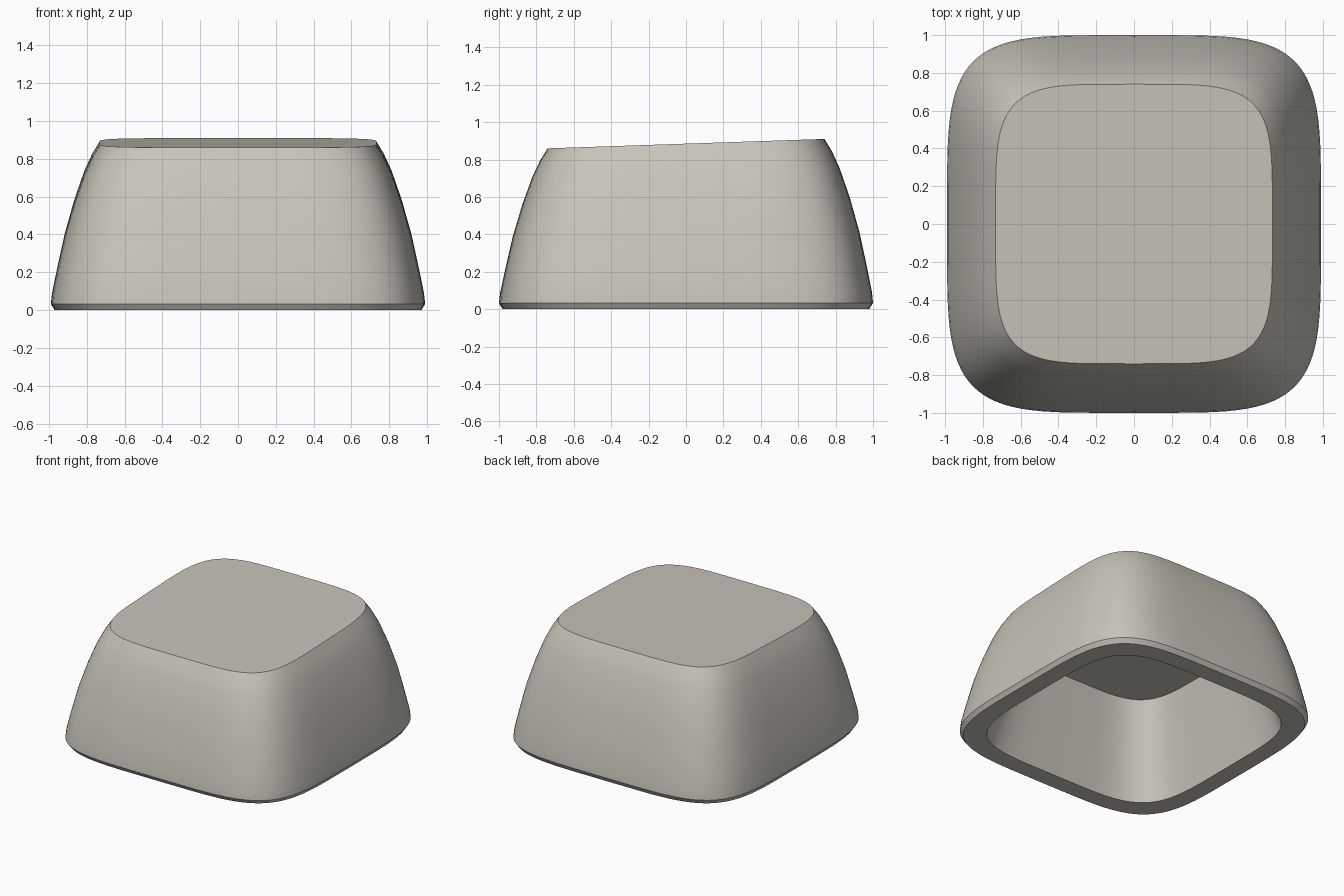
import bpy, bmesh, math

if "Cube" in bpy.data.objects:
    bpy.data.objects.remove(bpy.data.objects["Cube"])

SEGMENTS = 96
ROUNDNESS = 4.6   # superellipse exponent of the footprint
SLOPE = 0.034     # rise of the top face toward the back

# Warm grey plastic
plastic = bpy.data.materials.new("warm grey plastic")
plastic.use_nodes = True
colour = (0.58, 0.55, 0.49, 1)
plastic.diffuse_color = colour
plastic.node_tree.nodes["Principled BSDF"].inputs["Base Color"].default_value = colour


def soft(value):
    return math.copysign(abs(value) ** (2 / ROUNDNESS), value)


def ring(bm, half, z, tilt):
    """Rounded-square loop; tilt leans it up toward the back."""
    verts = []
    for i in range(SEGMENTS):
        a = math.tau * i / SEGMENTS
        x, y = half * 0.99 * soft(math.cos(a)), half * soft(math.sin(a))
        verts.append(bm.verts.new((x, y, z + tilt * y)))
    return verts


# Profile from the inner ceiling, under the rim, up the outside to the top
inner = [(0.67, 0.70), (0.845, 0.0)]
outer = [(0.98, 0.0), (1.0, 0.033), (0.994, 0.09), (0.967, 0.22), (0.927, 0.40),
         (0.875, 0.58), (0.822, 0.73), (0.78, 0.82), (0.74, 0.885)]

bm = bmesh.new()
loops = [ring(bm, half, z, 0) for half, z in inner]
loops += [ring(bm, half, z, SLOPE * z / 0.885) for half, z in outer]
for low, high in zip(loops, loops[1:]):
    for i in range(SEGMENTS):
        j = (i + 1) % SEGMENTS
        bm.faces.new((low[i], low[j], high[j], high[i]))
bm.faces.new(loops[0])
bm.faces.new(loops[-1])
bmesh.ops.recalc_face_normals(bm, faces=bm.faces)

mesh = bpy.data.meshes.new("hollow_cap")
bm.to_mesh(mesh)
bm.free()
mesh.materials.append(plastic)
cap = bpy.data.objects.new("hollow_cap", mesh)
bpy.context.collection.objects.link(cap)

# Smooth walls with crisp rims
bpy.ops.object.select_all(action='DESELECT')
cap.select_set(True)
bpy.context.view_layer.objects.active = cap
bpy.ops.object.shade_smooth_by_angle(angle=math.radians(30))
